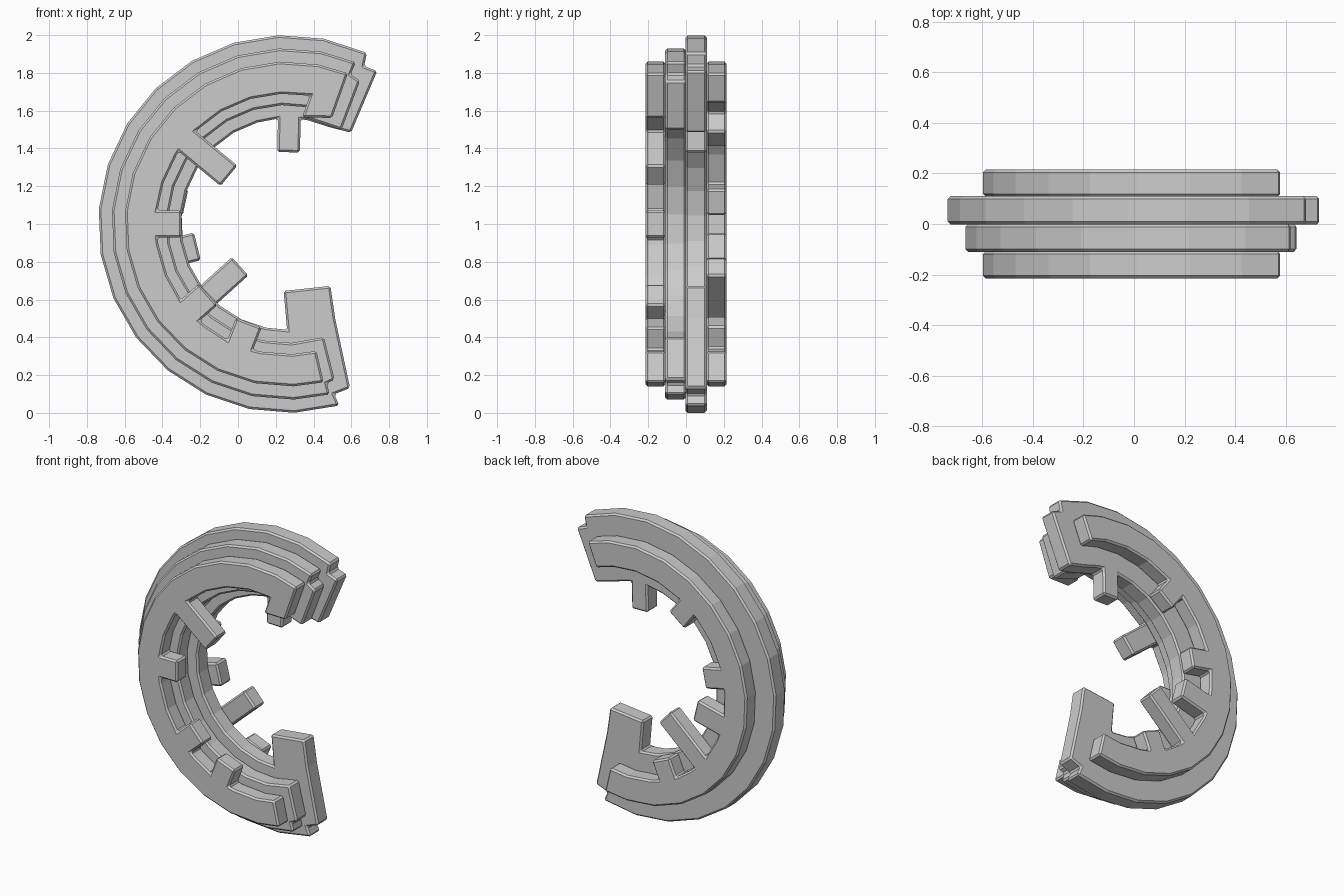
import bpy, bmesh
from math import radians, cos, sin, sqrt

if "Cube" in bpy.data.objects:
    bpy.data.objects.remove(bpy.data.objects["Cube"])

CX, CZ = 0.26, 1.0            # ring centre
A0, A1, SEGS = 65, 286, 16    # shared facet angles
FACETS = [A0 + (A1 - A0) * i / SEGS for i in range(SEGS + 1)]


def polar(r, deg):
    return (r * cos(radians(deg)), r * sin(radians(deg)))


def arc(r, a0, a1):
    angles = [a0] + [a for a in FACETS if a0 + 3 < a < a1 - 3] + [a1]
    return [(a, polar(r, a)) for a in angles]


def tooth_points(r, deg, width, tip):
    """Four corners of an inward tooth, in decreasing angle order."""
    c, s = cos(radians(deg)), sin(radians(deg))
    base, h = sqrt(r * r - width * width / 4), width / 2
    return [(u * c - t * s, u * s + t * c)
            for u, t in ((base, h), (tip, h), (tip, -h), (base, -h))]


def ring_layer(name, y0, y1, R, r, outer, inner, teeth, start=(), end=()):
    """Open ring plate: outer arc, end corners, toothed inner arc, start corners."""
    pts = [p for _, p in arc(R, *outer)]
    pts += [polar(*p) for p in end]
    spans = []
    for deg, width, tip in teeth:
        half = width / 2 / r * 57.3 + 1
        spans.append((deg, half, tooth_points(r, deg, width, tip)))
    items = [(a, [p]) for a, p in arc(r, *inner)
             if not any(abs(a - d) < h for d, h, _ in spans)]
    items += [(d, corners) for d, _, corners in spans]
    for _, corners in sorted(items, key=lambda i: -i[0]):
        pts += corners
    pts += [polar(*p) for p in start]

    bm = bmesh.new()
    face = bm.faces.new([bm.verts.new((CX + x, y0, CZ + z)) for x, z in pts])
    ext = bmesh.ops.extrude_face_region(bm, geom=[face], use_keep_orig=True)
    moved = [v for v in ext["geom"] if isinstance(v, bmesh.types.BMVert)]
    bmesh.ops.translate(bm, verts=moved, vec=(0, y1 - y0, 0))
    bmesh.ops.recalc_face_normals(bm, faces=bm.faces)
    mesh = bpy.data.meshes.new(name)
    bm.to_mesh(mesh)
    bm.free()
    ob = bpy.data.objects.new(name, mesh)
    bpy.context.collection.objects.link(ob)
    bev = ob.modifiers.new("edge_bevel", "BEVEL")
    bev.width, bev.segments = 0.011, 1
    bev.limit_method, bev.angle_limit = "ANGLE", radians(30)
    return ob


# front plate with inward teeth and a thick upper end
ring_layer("front_ring", -0.215, -0.108, 0.86, 0.69, (68, 283), (80, 283),
           [(140.4, 0.14, 0.40), (180, 0.145, 0.56),
            (221.7, 0.15, 0.56), (248.8, 0.145, 0.56)],
           start=[(0.57, 82), (0.61, 67)])

# plain second plate with stepped ends
ring_layer("middle_ring", -0.11, 0.0, 0.93, 0.63, (67, 284), (78, 288), [],
           start=[(0.57, 80), (0.575, 60), (0.85, 63), (0.86, 67)],
           end=[(0.87, 284), (0.86, 287)])

# widest plate, with the big end block at the bottom
ring_layer("flange_ring", -0.002, 0.11, 1.0, 0.56, (65, 286), (66, 270),
           [(88.8, 0.12, 0.38)],
           start=[(0.59, 55), (0.94, 59.5), (0.93, 64)],
           end=[(0.935, 285.5), (0.93, 291), (0.56, 297), (0.40, 305),
                (0.355, 267)])

# back plate with its own set of teeth
ring_layer("back_ring", 0.108, 0.215, 0.86, 0.69, (68, 283), (68, 283),
           [(127, 0.14, 0.56), (168, 0.14, 0.55), (194, 0.15, 0.49),
            (222, 0.13, 0.335), (247, 0.14, 0.56)])
